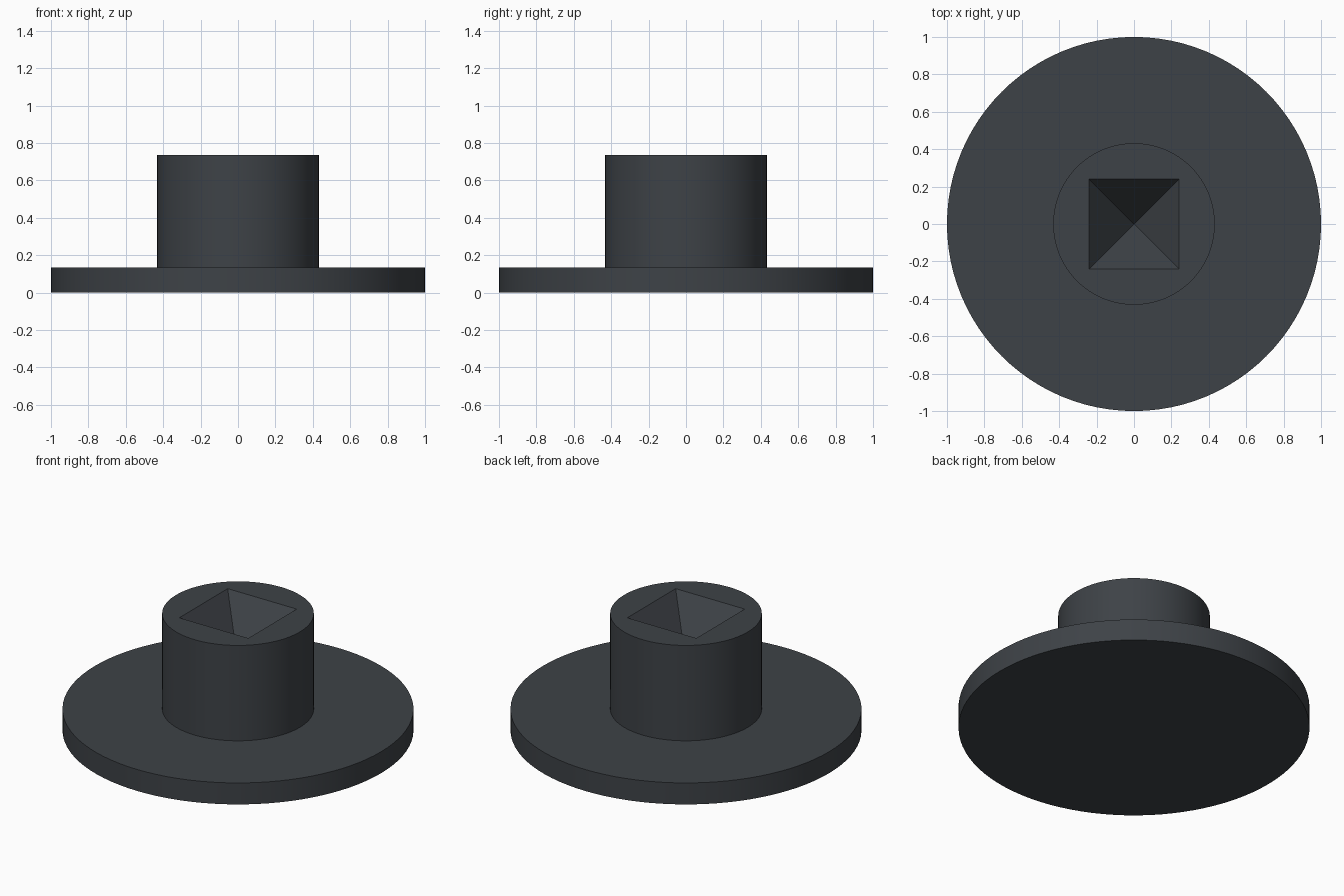
import bpy, bmesh, math

if "Cube" in bpy.data.objects:
    bpy.data.objects.remove(bpy.data.objects["Cube"])

SEGMENTS = 96
FLANGE_R, FLANGE_TOP = 1.0, 0.135
POST_R, POST_TOP = 0.432, 0.735
SOCKET_HALF, SOCKET_DEPTH = 0.24, 0.32

charcoal = bpy.data.materials.new("charcoal")
charcoal.diffuse_color = (0.048, 0.055, 0.063, 1)
charcoal.use_nodes = True
charcoal.node_tree.nodes["Principled BSDF"].inputs["Base Color"].default_value = charcoal.diffuse_color


def ring(bm, radius, z):
    return [bm.verts.new((radius * math.cos(a), radius * math.sin(a), z))
            for a in (2 * math.pi * i / SEGMENTS for i in range(SEGMENTS))]


def bridge(bm, lower, upper):
    n = len(lower)
    for i in range(n):
        j = (i + 1) % n
        bm.faces.new((lower[i], lower[j], upper[j], upper[i]))


bm = bmesh.new()

# Flange and post: one stepped, turned body
rings = [ring(bm, r, z) for r, z in ((FLANGE_R, 0), (FLANGE_R, FLANGE_TOP),
                                     (POST_R, FLANGE_TOP), (POST_R, POST_TOP))]
bm.faces.new(rings[0][::-1])
for lower, upper in zip(rings, rings[1:]):
    bridge(bm, lower, upper)

# Square rim of the socket, with its corners on the diagonals
corners = [bm.verts.new((sx * SOCKET_HALF, sy * SOCKET_HALF, POST_TOP))
           for sx, sy in ((1, 1), (-1, 1), (-1, -1), (1, -1))]
apex = bm.verts.new((0, 0, POST_TOP - SOCKET_DEPTH))

# Post top around the rim, and the inverted pyramid inside it
quarter = SEGMENTS // 4
for k in range(4):
    here, after = corners[k], corners[(k + 1) % 4]
    start = SEGMENTS // 8 + k * quarter
    arc = [rings[3][(start + i) % SEGMENTS] for i in range(quarter + 1)]
    bm.faces.new(arc + [after, here])
    bm.faces.new((here, after, apex))

bmesh.ops.recalc_face_normals(bm, faces=bm.faces)
mesh = bpy.data.meshes.new("flanged_post")
bm.to_mesh(mesh)
bm.free()
mesh.materials.append(charcoal)

body = bpy.data.objects.new("flanged_post", mesh)
bpy.context.collection.objects.link(body)
bpy.context.view_layer.objects.active = body
body.select_set(True)
bpy.ops.object.shade_smooth_by_angle(angle=math.radians(30))
